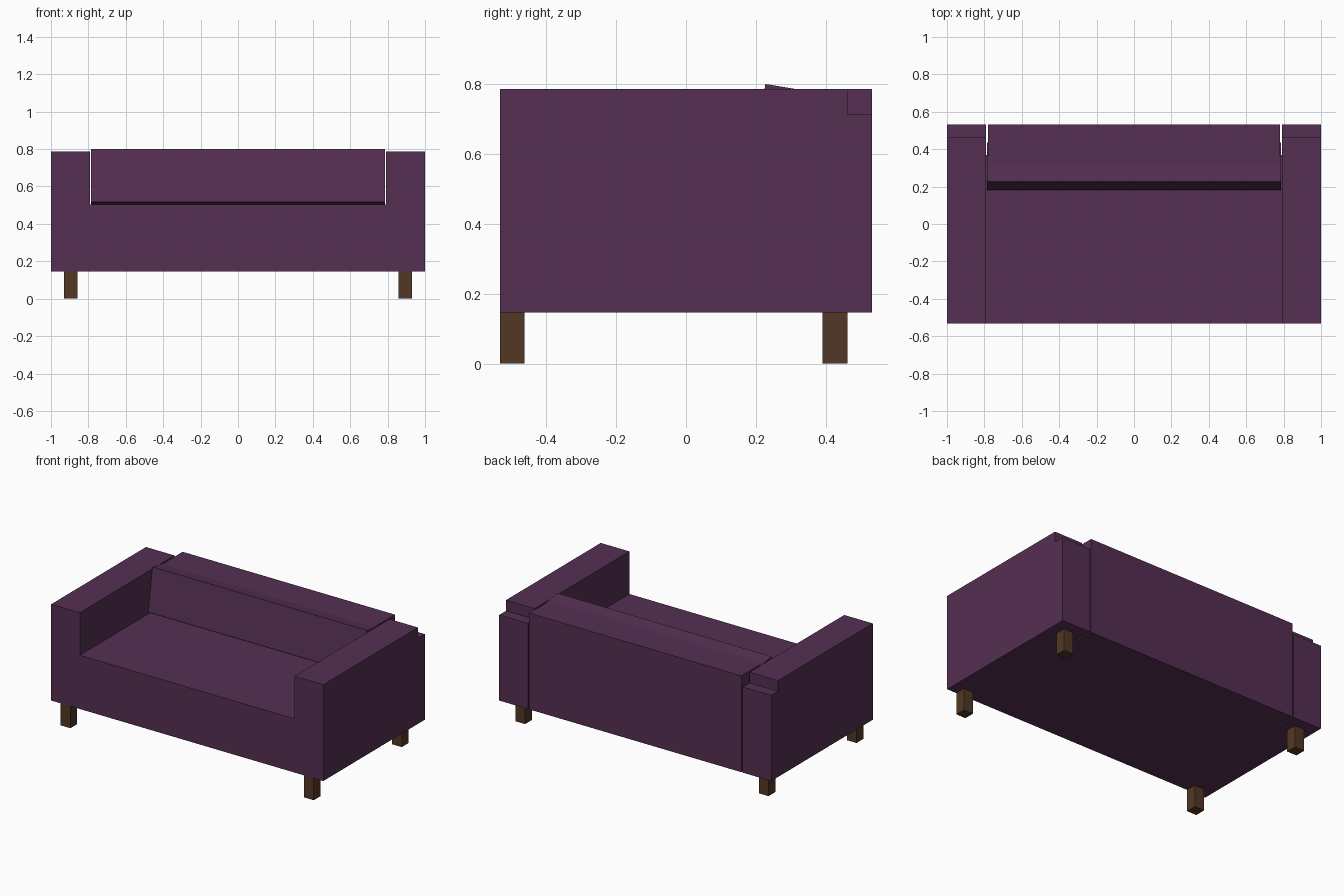
import bpy, bmesh, math
from mathutils import Matrix, Vector

if "Cube" in bpy.data.objects:
    bpy.data.objects.remove(bpy.data.objects["Cube"])


def material(name, rgb):
    m = bpy.data.materials.new(name)
    m.diffuse_color = (*rgb, 1)
    m.use_nodes = True
    m.node_tree.nodes["Principled BSDF"].inputs["Base Color"].default_value = m.diffuse_color
    return m


plum = material("plum fabric", (0.089, 0.029, 0.084))
wood = material("dark wood", (0.084, 0.038, 0.018))


def prism(name, profile, x0, x1, mat):
    """Extrude a (y, z) profile from x0 to x1."""
    bm = bmesh.new()
    face = bm.faces.new([bm.verts.new((x0, y, z)) for y, z in profile])
    ext = bmesh.ops.extrude_face_region(bm, geom=[face])
    verts = [v for v in ext["geom"] if isinstance(v, bmesh.types.BMVert)]
    bmesh.ops.translate(bm, verts=verts, vec=(x1 - x0, 0, 0))
    bmesh.ops.recalc_face_normals(bm, faces=bm.faces)
    me = bpy.data.meshes.new(name)
    bm.to_mesh(me)
    bm.free()
    me.materials.append(mat)
    ob = bpy.data.objects.new(name, me)
    bpy.context.collection.objects.link(ob)
    return ob


def rect(y0, y1, z0, z1):
    return [(y0, z0), (y1, z0), (y1, z1), (y0, z1)]


F, B = -0.533, 0.533          # front and back of the sofa
Z0, ARM, SEAT = 0.146, 0.786, 0.503

# Seat base and back frame (a narrow gap is left beside the frame)
prism("seat", rect(F, 0.37, Z0, SEAT), -0.79, 0.79, plum)
prism("back_frame", rect(0.31, B, Z0, ARM), -0.78, 0.78, plum)

# Back cushion, leaning backwards
a = math.radians(9.3)
up = Vector((math.sin(a), math.cos(a)))
back = Vector((math.cos(a), -math.sin(a)))
low = Vector((0.181, 0.518))
h, t = 0.286, 0.21
prism("back_cushion",
      [tuple(p) for p in (low, low + back * t, low + back * t + up * h, low + up * h)],
      -0.787, 0.787, plum)

# Arms with a notch at the top rear corner, and legs
arm_profile = [(F, Z0), (B, Z0), (B, 0.715), (0.462, 0.715), (0.462, ARM), (F, ARM)]
for side, s in (("left", -1), ("right", 1)):
    prism(side + "_arm", arm_profile, *sorted((s * 0.79, s * 1.0)), plum)
    for end, y in (("front", F), ("back", 0.391)):
        prism(f"{end}_{side}_leg", rect(y, y + 0.071, 0, Z0),
              *sorted((s * 0.859, s * 0.93)), wood)
